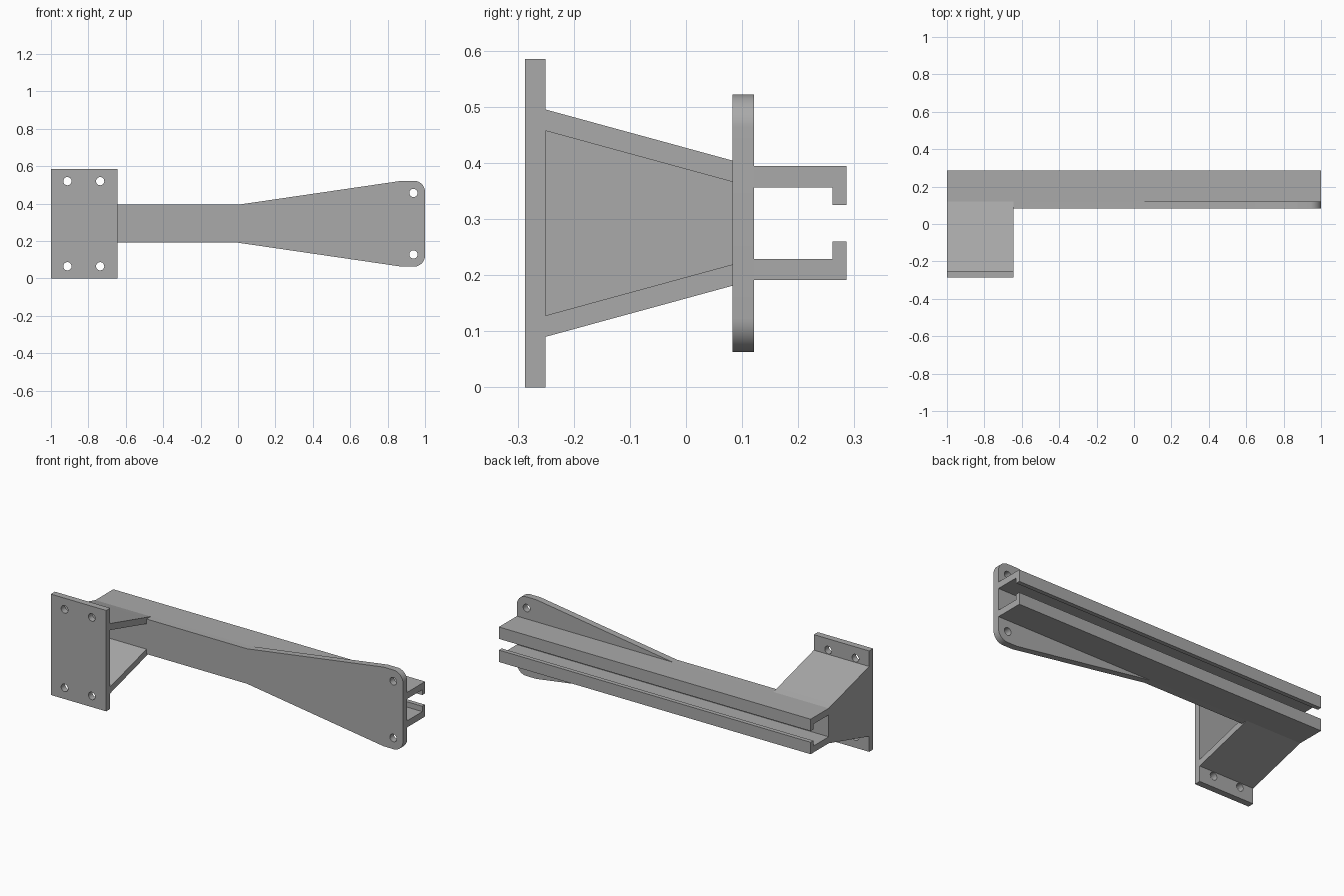
import bpy, bmesh, math
from mathutils import Vector

cube = bpy.data.objects.get("Cube")
if cube:
    bpy.data.objects.remove(cube)

grey = bpy.data.materials.new("light_grey")
grey.use_nodes = True
grey.diffuse_color = (0.4, 0.4, 0.4, 1)
grey.node_tree.nodes["Principled BSDF"].inputs["Base Color"].default_value = (0.4, 0.4, 0.4, 1)

MID = 0.2925          # height of the horizontal symmetry plane
WEB_F, WEB_B = 0.083, 0.121   # front and back of the rail web
PLATE_B = -0.25       # back of the mounting plate
IN_X = -0.645         # inner end of the mounting bracket


def prism(name, outline, axis, start, end):
    """Extrude an outline: (y, z) pairs along x, or (x, z) pairs along y."""
    bm = bmesh.new()
    place = (lambda p: (start, p[0], p[1])) if axis == "x" else (lambda p: (p[0], start, p[1]))
    face = bm.faces.new([bm.verts.new(place(p)) for p in outline])
    moved = bmesh.ops.extrude_face_region(bm, geom=[face])["geom"]
    shift = Vector((end - start, 0, 0) if axis == "x" else (0, end - start, 0))
    bmesh.ops.translate(bm, vec=shift, verts=[v for v in moved if isinstance(v, bmesh.types.BMVert)])
    bmesh.ops.recalc_face_normals(bm, faces=bm.faces)
    mesh = bpy.data.meshes.new(name)
    bm.to_mesh(mesh)
    bm.free()
    mesh.materials.append(grey)
    obj = bpy.data.objects.new(name, mesh)
    bpy.context.collection.objects.link(obj)
    return obj


def flip(outline):
    return [(a, 2 * MID - z) for a, z in outline]


def arc(cx, cz, r, a0, a1, n):
    steps = [math.radians(a0 + (a1 - a0) * i / n) for i in range(n + 1)]
    return [(cx + r * math.cos(a), cz + r * math.sin(a)) for a in steps]


def drill(obj, centres, y0, y1):
    """Cut round screw holes through a plate."""
    for i, (x, z) in enumerate(centres):
        ring = arc(x, z, 0.022, 0, 360, 32)[:-1]
        cutter = prism(f"{obj.name}_hole_cutter_{i}", ring, "y", y0 - 0.02, y1 + 0.02)
        cutter.hide_render = True
        cutter.hide_set(True)
        mod = obj.modifiers.new("hole", "BOOLEAN")
        mod.operation, mod.solver, mod.object = "DIFFERENCE", "EXACT", cutter
    bpy.context.view_layer.update()
    graph = bpy.context.evaluated_depsgraph_get()
    mesh = bpy.data.meshes.new_from_object(obj.evaluated_get(graph))
    cutters = [m.object for m in obj.modifiers]
    obj.modifiers.clear()
    obj.data = mesh
    for c in cutters:
        bpy.data.objects.remove(c)
    bpy.ops.object.select_all(action="DESELECT")
    obj.select_set(True)
    bpy.context.view_layer.objects.active = obj
    bpy.ops.object.shade_smooth_by_angle(angle=math.radians(30))


# Mounting plate with four screw holes
plate = prism("mounting_plate", [(-1, 0), (IN_X, 0), (IN_X, 0.585), (-1, 0.585)], "y", -0.287, PLATE_B)
drill(plate, [(x, z) for x in (-0.912, -0.737) for z in (0.065, 0.52)], -0.287, PLATE_B)

# Rail web flaring into a rounded end plate
upper = [(-1, 0.394), (0, 0.394)]
upper += arc(0.88, 0.462, 0.06, 98, 90, 3) + arc(0.94, 0.462, 0.06, 90, 0, 12)
web = prism("flared_web", upper + flip(upper)[::-1], "y", WEB_F, WEB_B)
drill(web, [(0.938, 0.457), (0.938, 0.128)], WEB_F, WEB_B)

# Hooked rail flanges and sloping bracket arms, mirrored about the middle
flange = [(WEB_B, 0.394), (0.286, 0.394), (0.286, 0.325), (0.261, 0.325), (0.261, 0.356), (WEB_B, 0.356)]
arm = [(PLATE_B, 0.495), (WEB_F, 0.404), (WEB_B, 0.394), (WEB_F, 0.394), (WEB_F, 0.366), (PLATE_B, 0.457)]
for side, shape in (("upper", lambda o: o), ("lower", flip)):
    prism(side + "_rail_flange", shape(flange), "x", -1, 1)
    prism(side + "_bracket_arm", shape(arm), "x", -1, IN_X)

# Closed outer side of the bracket
inner = [(PLATE_B, 0.457), (WEB_F, 0.366)]
prism("bracket_side_wall", inner + flip(inner)[::-1], "x", -1, -0.962)
